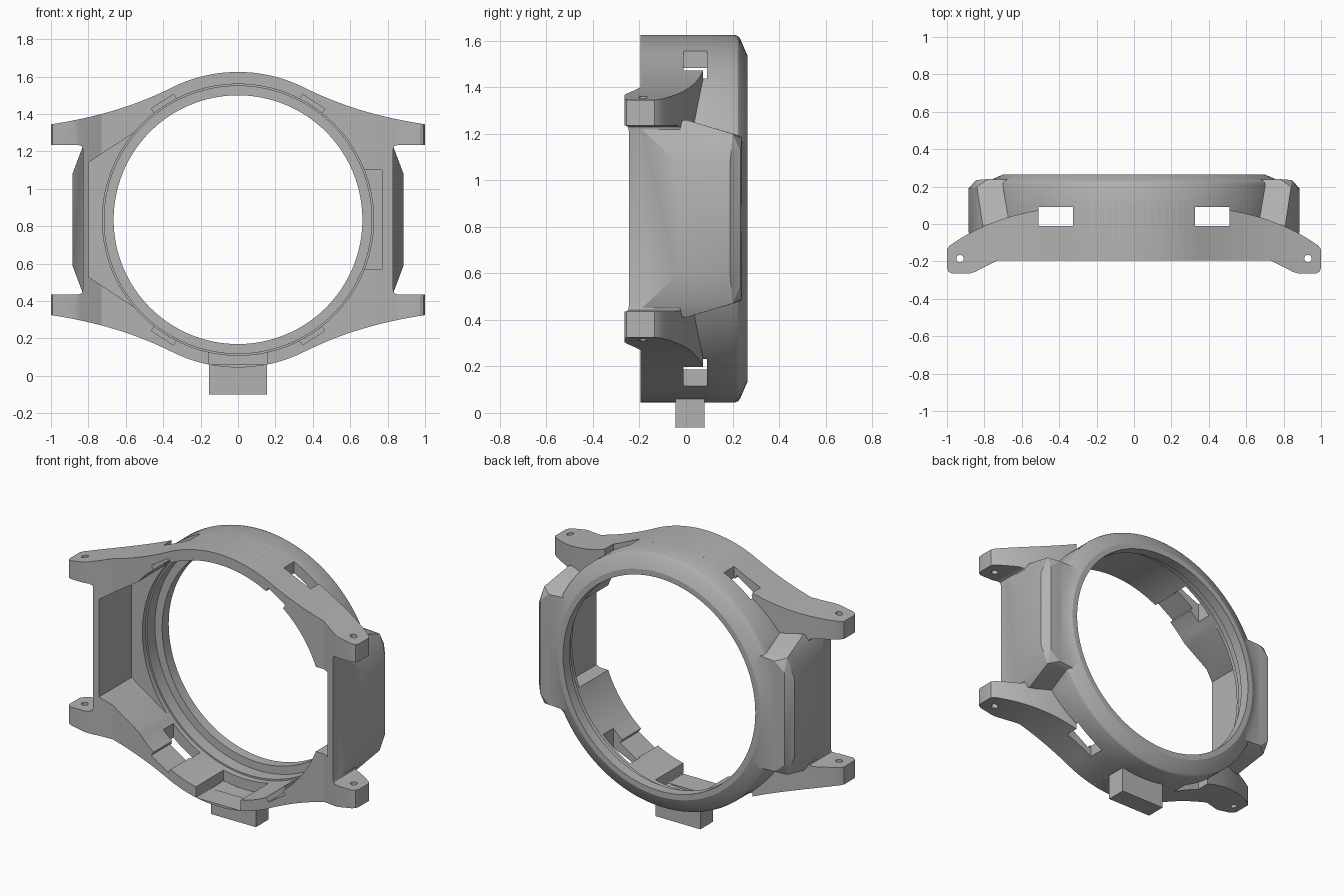
import bpy, bmesh, math
from mathutils import Matrix, Vector
from mathutils.geometry import interpolate_bezier

if "Cube" in bpy.data.objects:
    bpy.data.objects.remove(bpy.data.objects["Cube"])

CZ = 0.835          # height of the ring centre
SEG = 128

grey = bpy.data.materials.new("matte_grey")
grey.use_nodes = True
grey.diffuse_color = (0.45, 0.45, 0.45, 1)
grey.node_tree.nodes["Principled BSDF"].inputs["Base Color"].default_value = (0.45, 0.45, 0.45, 1)


def finish(bm, name):
    bmesh.ops.recalc_face_normals(bm, faces=bm.faces)
    me = bpy.data.meshes.new(name)
    bm.to_mesh(me)
    bm.free()
    me.materials.append(grey)
    ob = bpy.data.objects.new(name, me)
    bpy.context.collection.objects.link(ob)
    return ob


def prism(name, pts, lo, hi, axis):
    """Extrude an outline along y (points are x, z) or z (points are x, y)."""
    bm = bmesh.new()
    put = (lambda p, t: (p[0], t, p[1])) if axis == "y" else (lambda p, t: (p[0], p[1], t))
    face = bm.faces.new([bm.verts.new(put(p, lo)) for p in pts])
    out = bmesh.ops.extrude_face_region(bm, geom=[face])
    moved = [v for v in out["geom"] if isinstance(v, bmesh.types.BMVert)]
    bmesh.ops.translate(bm, verts=moved, vec=put((0, 0), hi - lo))
    return finish(bm, name)


def box(name, x, y, z):
    return prism(name, [(x[0], z[0]), (x[1], z[0]), (x[1], z[1]), (x[0], z[1])], y[0], y[1], "y")


def turned(name, profile):
    """Solid of revolution about the ring axis, profile given as (radius, y)."""
    bm = bmesh.new()
    rings = []
    for r, y in profile:
        rings.append([bm.verts.new((r * math.sin(2 * math.pi * i / SEG), y,
                                    CZ + r * math.cos(2 * math.pi * i / SEG))) for i in range(SEG)])
    for a, b in zip(rings, rings[1:]):
        for i in range(SEG):
            j = (i + 1) % SEG
            bm.faces.new((a[i], a[j], b[j], b[i]))
    bm.faces.new(rings[0])
    bm.faces.new(rings[-1])
    return finish(bm, name)


def combine(target, tool, op):
    mod = target.modifiers.new(op, "BOOLEAN")
    mod.operation, mod.object, mod.solver = op, tool, "EXACT"
    bpy.context.view_layer.objects.active = target
    bpy.ops.object.modifier_apply(modifier=mod.name)
    bpy.data.objects.remove(tool)


def curve(points, n):
    return [tuple(p)[:2] for p in interpolate_bezier(*[Vector((a, b, 0)) for a, b in points], n)]


def mirrored(half):
    return half + [(-x, y) for x, y in reversed(half) if abs(x) > 1e-5]


# Lug plate: front outline swept back, then trimmed to the drooping top profile
arc_end = math.asin(0.35 / 0.79)
quarter = [(0.79 * math.sin(arc_end * i / 12), 0.79 * math.cos(arc_end * i / 12)) for i in range(12)]
quarter += curve([(0.35, 0.708), (0.55, 0.609), (0.75, 0.548), (1, 0.51)], 20)
quarter += [(1, 0.4), (0.855, 0.4), (0.835, 0.393), (0.83, 0.375)]
right_half = quarter + [(x, -z) for x, z in reversed(quarter)]
outline = mirrored(right_half)
case = prism("watch_case", [(x, z + CZ) for x, z in outline], -0.4, 0.3, "y")

droop = [(0, 0.075), (0.5, 0.075)] + curve([(0.52, 0.072), (0.7, 0.04), (0.85, -0.02), (0.985, -0.115)], 14)
droop += [(1, -0.135), (1, -0.235), (0.992, -0.255), (0.972, -0.265), (0.88, -0.265),
          (0.85, -0.256), (0.73, -0.195), (0, -0.195)]
combine(case, prism("droop_trim", mirrored(droop), -1, 3, "z"), "INTERSECT")

# Round bezel with chamfered back edge
combine(case, turned("bezel", [(0.79, -0.195), (0.79, 0.21), (0.785, 0.223), (0.775, 0.232),
                               (0.71, 0.26), (0.7, 0.265)]), "UNION")

# Faceted guards on both sides
for side in (1, -1):
    bm = bmesh.new()
    for x, y, z in ((0.83, -0.195, 0.39), (0.6, -0.195, 0.39), (0.83, -0.02, 0.39), (0.885, -0.04, 0.245),
                    (0.885, 0.19, 0.245), (0.845, 0.235, 0.29), (0.84, 0.2, 0.365), (0.81, 0, 0.425),
                    (0.6, 0, 0.425), (0.78, 0.24, 0.345), (0.6, 0.235, 0.355)):
        for up in (1, -1):
            bm.verts.new((side * x, y, CZ + up * z))
    bmesh.ops.convex_hull(bm, input=bm.verts)
    combine(case, finish(bm, "side_guard"), "UNION")

# Bump under the bezel
bump = mirrored([(0, 0)] + curve([(0.06, 0), (0.18, 0.01), (0.22, 0.06), (0.32, 0.115)], 12) + [(0.32, 0.3), (0, 0.3)])
combine(case, prism("bottom_bump", bump, -0.195, -0.045, "y"), "UNION")

# Stepped round cavity with a back lip
combine(case, turned("cavity", [(0.725, -0.5), (0.725, 0.12), (0.715, 0.12), (0.715, 0.2),
                                (0.665, 0.2), (0.665, 0.5)]), "DIFFERENCE")

# Side recesses inside the cavity
recess = [(-0.8, 0.305), (-0.55, 0.47), (-0.3, 0.4), (-0.3, -0.4), (-0.55, -0.47), (-0.8, -0.305)]
combine(case, prism("wide_recess", [(x, z + CZ) for x, z in recess], -0.4, 0.09, "y"), "DIFFERENCE")
combine(case, box("narrow_recess", (0.4, 0.77), (-0.4, 0.09), (0.57, 1.1)), "DIFFERENCE")

# Bottom slot and its front pocket
combine(case, box("bottom_slot", (-0.155, 0.155), (-0.045, 0.08), (-0.1, 0.25)), "DIFFERENCE")
combine(case, box("bottom_pocket", (-0.155, 0.155), (-0.4, 0.02), (0.06, 0.25)), "DIFFERENCE")

# Four clip windows, clip grooves and strap pin holes
for sx in (1, -1):
    for sz in (1, -1):
        xs = sorted((sx * 0.325, sx * 0.51))
        zs = sorted((CZ + sz * 0.45, CZ + sz * 0.9))
        combine(case, box("clip_window", xs, (-0.01, 0.09), zs), "DIFFERENCE")
        groove = box("clip_groove", (-0.07, 0.07), (-0.4, 0.06), (0.6, 0.75))
        groove.data.transform(Matrix.Translation((0, 0, CZ)) @
                              Matrix.Rotation(math.atan2(sx * 0.4, sz * 0.625), 4, "Y"))
        combine(case, groove, "DIFFERENCE")
    hole = [(sx * 0.93 + 0.02 * math.cos(t * math.pi / 8), -0.185 + 0.02 * math.sin(t * math.pi / 8))
            for t in range(16)]
    combine(case, prism("pin_hole", hole, -1, 3, "z"), "DIFFERENCE")

bpy.ops.object.select_all(action="DESELECT")
case.select_set(True)
bpy.context.view_layer.objects.active = case
bpy.ops.object.shade_smooth_by_angle(angle=math.radians(25))
